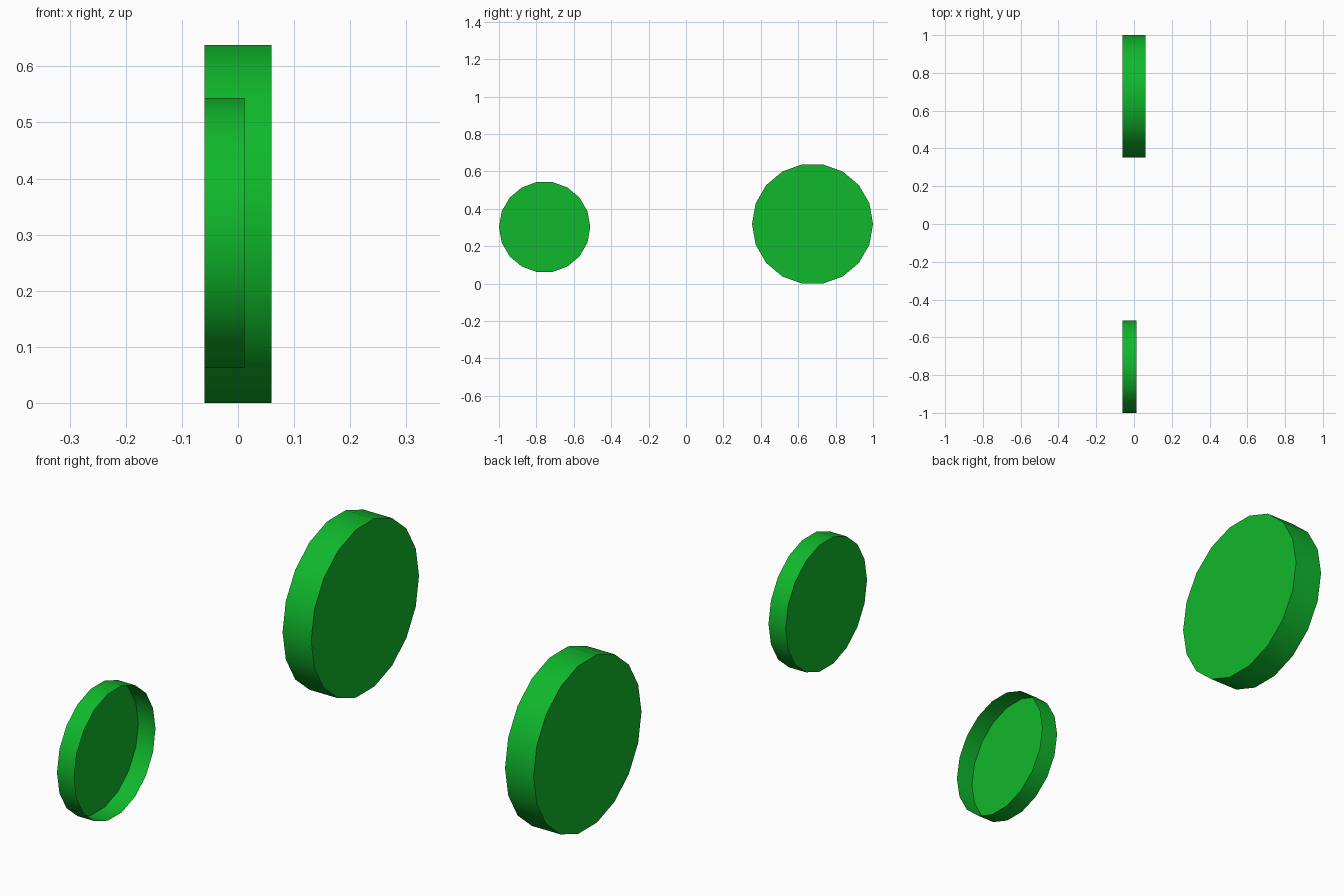
import bpy, bmesh
from math import cos, sin, tau, radians

if "Cube" in bpy.data.objects:
    bpy.data.objects.remove(bpy.data.objects["Cube"])

SIDES = 18

green = bpy.data.materials.new("green")
green.diffuse_color = (0.005, 0.48, 0.025, 1)
green.use_nodes = True
green.node_tree.nodes["Principled BSDF"].inputs["Base Color"].default_value = green.diffuse_color


def disc(name, radius, y, z, x0, x1, right_cap=True):
    """Short drum lying along x; the right end can be left open."""
    bm = bmesh.new()
    left, right = [
        [bm.verts.new((x, y + radius * cos(tau * i / SIDES), z + radius * sin(tau * i / SIDES)))
         for i in range(SIDES)]
        for x in (x0, x1)]
    for i in range(SIDES):
        j = (i + 1) % SIDES
        bm.faces.new((left[i], left[j], right[j], right[i])[::-1])
    bm.faces.new(left[::-1])
    if right_cap:
        bm.faces.new(right)
    mesh = bpy.data.meshes.new(name)
    bm.to_mesh(mesh)
    bm.free()
    mesh.materials.append(green)
    obj = bpy.data.objects.new(name, mesh)
    bpy.context.collection.objects.link(obj)
    # Smooth rim, sharp flat ends
    bpy.ops.object.select_all(action='DESELECT')
    obj.select_set(True)
    bpy.context.view_layer.objects.active = obj
    bpy.ops.object.shade_smooth_by_angle(angle=radians(35))
    return obj


# Large closed wheel at the back
disc("rear_wheel", 0.3235, 0.6765, 0.319, -0.06, 0.06)
# Smaller, thinner wheel at the front, open on its right side
disc("front_wheel", 0.244, -0.756, 0.303, -0.06, 0.012, right_cap=False)
